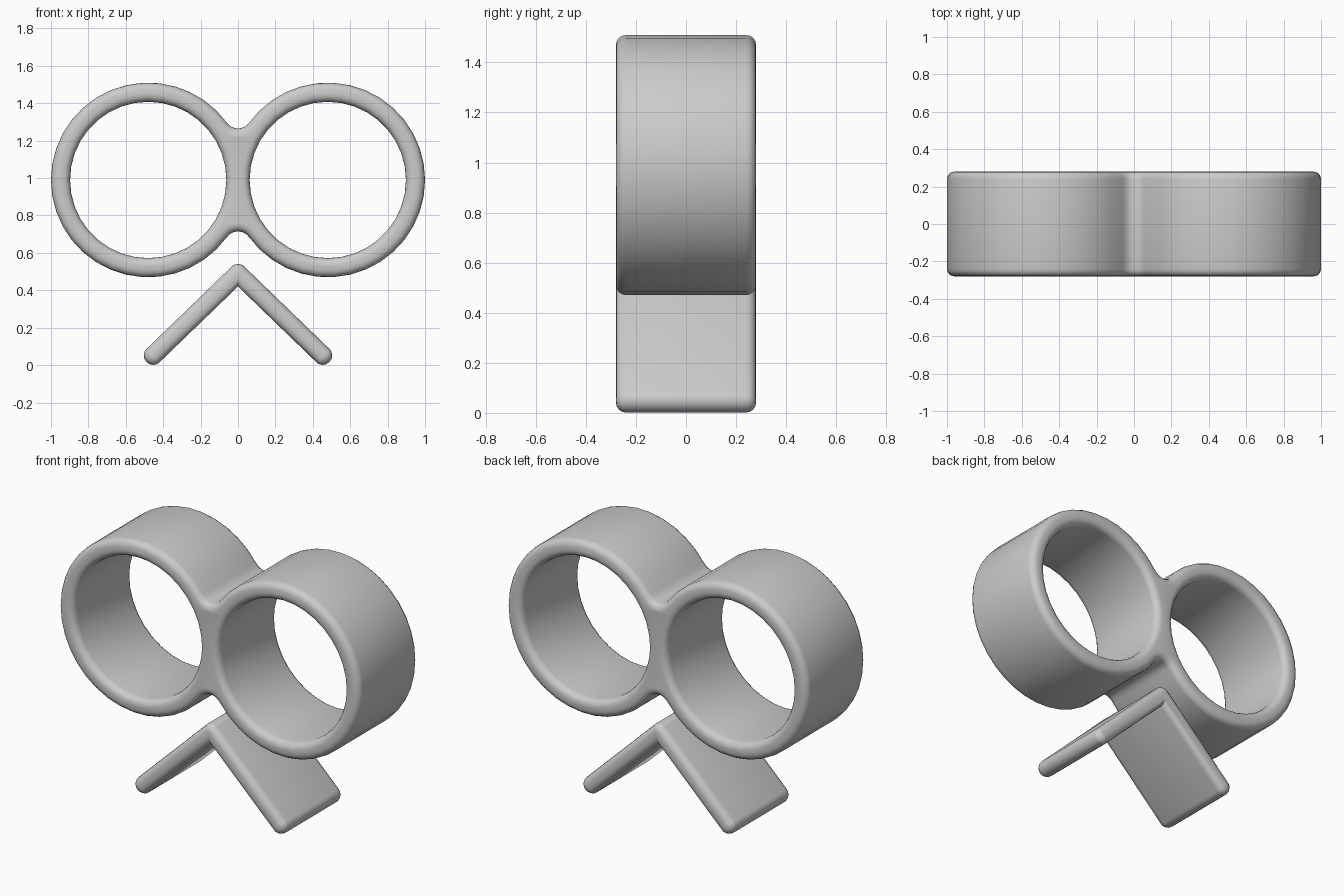
import bpy, bmesh, math
from mathutils import Matrix

cube = bpy.data.objects.get("Cube")
if cube:
    bpy.data.objects.remove(cube, do_unlink=True)

BEVEL = 0.04        # rounding of every rim
HALF_DEPTH = 0.28
RING_X, RING_Z = 0.48, 0.99

grey = bpy.data.materials.new("light_grey")
grey.use_nodes = True
grey.diffuse_color = (0.6, 0.6, 0.6, 1)
grey.node_tree.nodes["Principled BSDF"].inputs["Base Color"].default_value = (0.6, 0.6, 0.6, 1)


def arc(cx, cz, r, start, end, steps):
    """Points along an arc, angles in degrees."""
    angles = [math.radians(start + (end - start) * i / steps) for i in range(steps + 1)]
    return [(cx + r * math.cos(a), cz + r * math.sin(a)) for a in angles]


def rounded_slab(name, outlines):
    """Fill closed outlines (inner ones are holes), extrude along y and round the rims."""
    curve = bpy.data.curves.new(name + "_outline", 'CURVE')
    curve.dimensions = '2D'
    curve.fill_mode = 'BOTH'
    curve.extrude = HALF_DEPTH - BEVEL
    curve.bevel_depth = BEVEL
    curve.bevel_resolution = 3
    for points in outlines:
        spline = curve.splines.new('POLY')
        spline.points.add(len(points) - 1)
        for p, (x, z) in zip(spline.points, points):
            p.co = (x, z, 0, 1)
        spline.use_cyclic_u = True
    helper = bpy.data.objects.new(name + "_helper", curve)
    bpy.context.collection.objects.link(helper)
    bpy.context.view_layer.update()
    mesh = bpy.data.meshes.new_from_object(
        helper.evaluated_get(bpy.context.evaluated_depsgraph_get()))
    bpy.data.objects.remove(helper, do_unlink=True)

    mesh.transform(Matrix.Rotation(math.pi / 2, 4, 'X'))
    bm = bmesh.new()
    bm.from_mesh(mesh)
    bmesh.ops.remove_doubles(bm, verts=bm.verts, dist=0.0005)
    bmesh.ops.recalc_face_normals(bm, faces=bm.faces)
    bm.to_mesh(mesh)
    bm.free()
    mesh.materials.clear()
    mesh.materials.append(grey)
    obj = bpy.data.objects.new(name, mesh)
    bpy.context.collection.objects.link(obj)
    bpy.ops.object.select_all(action='DESELECT')
    obj.select_set(True)
    bpy.context.view_layer.objects.active = obj
    bpy.ops.object.shade_smooth_by_angle(angle=math.radians(35))
    return obj


# Twin rings: figure-eight outline with filleted waist, and two round holes
fillet_z, fillet_r = 0.348, 0.073 + BEVEL
outer_r, hole_r = 0.52 - BEVEL, 0.418 + BEVEL
turn = math.degrees(math.atan2(fillet_z, RING_X))
outline = arc(RING_X, RING_Z, outer_r, turn - 180, 180 - turn, 30)
outline += arc(0, RING_Z + fillet_z, fillet_r, -turn, turn - 180, 8)[1:]
outline += arc(-RING_X, RING_Z, outer_r, turn, 360 - turn, 30)[1:]
outline += arc(0, RING_Z - fillet_z, fillet_r, 180 - turn, turn, 8)[1:-1]
holes = [arc(s * RING_X, RING_Z, hole_r, 0, 360, 36)[:-1] for s in (-1, 1)]
rounded_slab("twin_rings", [outline] + holes)

# Chevron: two straight legs with rounded tips and a rounded peak
leg_r = 0.05 - BEVEL
foot_x, foot_z, peak_z = 0.453, 0.052, 0.49
slope = math.degrees(math.atan2(peak_z - foot_z, foot_x))
chevron = arc(0, peak_z, leg_r, 90 + slope, 90 - slope, 6)
chevron += arc(foot_x, foot_z, leg_r, 90 - slope, -90 - slope, 8)
chevron.append((0, peak_z - leg_r / math.cos(math.radians(slope))))
chevron += arc(-foot_x, foot_z, leg_r, 270 + slope, 90 + slope, 8)
rounded_slab("chevron", [chevron])
